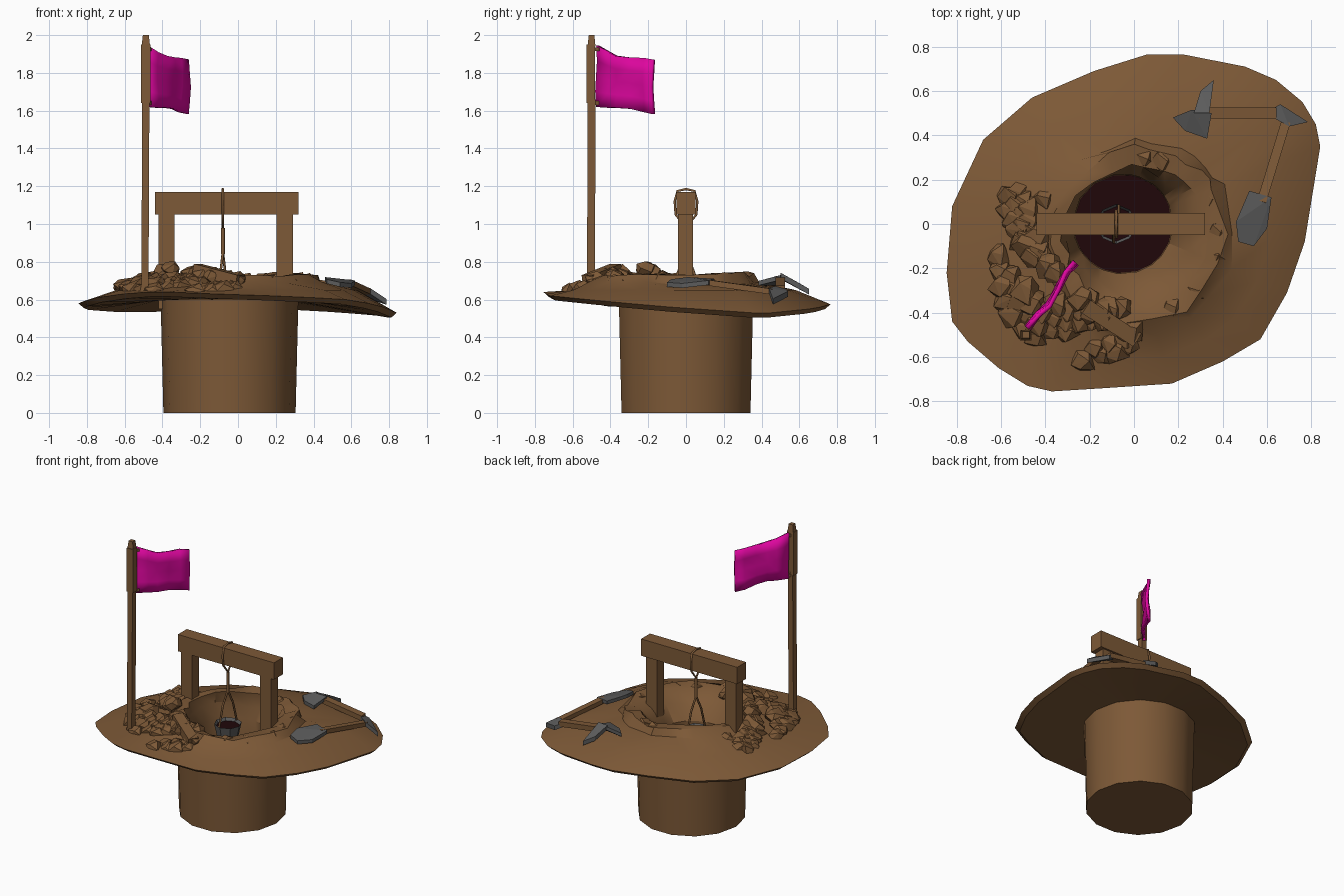
import bpy, bmesh, math, random
from mathutils import Vector

if "Cube" in bpy.data.objects:
    bpy.data.objects.remove(bpy.data.objects["Cube"])

random.seed(11)
CX, CY = -0.05, 0.0            # centre of the pit


def material(name, rgb):
    m = bpy.data.materials.new(name)
    m.diffuse_color = (*rgb, 1)
    m.use_nodes = True
    m.node_tree.nodes["Principled BSDF"].inputs["Base Color"].default_value = m.diffuse_color
    return m


BROWN = material("earth brown", (0.205, 0.1, 0.038))
GREY = material("iron grey", (0.105, 0.105, 0.105))
DARK = material("dark red pit", (0.014, 0.002, 0.003))
PINK = material("magenta cloth", (0.74, 0.002, 0.35))


def finish(name, bm, mat, smooth=None):
    bmesh.ops.recalc_face_normals(bm, faces=bm.faces)
    me = bpy.data.meshes.new(name)
    bm.to_mesh(me)
    bm.free()
    me.materials.append(mat)
    if smooth:
        for p in me.polygons:
            p.use_smooth = True
        me.set_sharp_from_angle(angle=math.radians(smooth))
    ob = bpy.data.objects.new(name, me)
    bpy.context.collection.objects.link(ob)
    return ob


def hull(bm, pts):
    vs = [bm.verts.new(p) for p in pts]
    r = bmesh.ops.convex_hull(bm, input=vs)
    junk = [v for v in set(r["geom_interior"] + r["geom_unused"])
            if isinstance(v, bmesh.types.BMVert)]
    bmesh.ops.delete(bm, geom=junk, context='VERTS')


def bar(name, p, q, w, h, mat=BROWN, taper=1.0):
    """Box beam from p to q, w wide and h high."""
    p, q = Vector(p), Vector(q)
    d = (q - p).normalized()
    up = Vector((0, 1, 0)) if abs(d.z) > 0.9 else Vector((0, 0, 1))
    s = d.cross(up).normalized()
    u = s.cross(d)
    bm = bmesh.new()
    hull(bm, [e + s * a * w * k / 2 + u * b * h * k / 2
              for e, k in ((p, 1), (q, taper)) for a in (-1, 1) for b in (-1, 1)])
    return finish(name, bm, mat)


def tube(name, pts, r, cyclic=False):
    cu = bpy.data.curves.new(name, 'CURVE')
    cu.dimensions = '3D'
    cu.bevel_depth, cu.bevel_resolution = r, 1
    cu.use_fill_caps = True
    sp = cu.splines.new('POLY')
    sp.points.add(len(pts) - 1)
    for a, b in zip(sp.points, pts):
        a.co = (*b, 1)
    sp.use_cyclic_u = cyclic
    cu.materials.append(BROWN)
    bpy.context.collection.objects.link(bpy.data.objects.new(name, cu))


# ---- mound: one radial profile per outline corner ----
OUTLINE = [(-.845, -.22, .58), (-.82, .08, .57), (-.68, .38, .56), (-.46, .57, .56),
           (-.18, .69, .57), (.06, .765, .575), (.22, .765, .575), (.5, .71, .56),
           (.64, .65, .55), (.76, .55, .54), (.82, .45, .53), (.84, .35, .53),
           (.77, -.08, .56), (.69, -.31, .58), (.57, -.52, .60), (.4, -.62, .61),
           (.17, -.72, .62), (-.13, -.74, .63), (-.37, -.755, .64), (-.48, -.73, .64),
           (-.61, -.65, .63), (-.75, -.53, .61), (-.82, -.44, .59)]
RIM = sorted((math.atan2(y - CY, x - CX), math.hypot(x - CX, y - CY), z)
             for x, y, z in OUTLINE)


def profile(a, R, rz):
    c = 0.355 + 0.09 * math.cos(a + 0.7)
    return [(.222, .3), (.225, .56), (.19 + .25 * c, .65), (c - .03, .725),
            (c + .035, .735), (c + .075, .69), (R - (R - c) * .4, .65), (R, rz)]


def ground(x, y):
    a, r = math.atan2(y - CY, x - CX), math.hypot(x - CX, y - CY)
    n = min(RIM, key=lambda t: abs(math.remainder(t[0] - a, math.tau)))
    pr = profile(a, n[1], n[2])
    for (r0, z0), (r1, z1) in zip(pr, pr[1:]):
        if r0 <= r <= r1:
            return z0 + (z1 - z0) * (r - r0) / (r1 - r0)
    return pr[-1][1]


bm = bmesh.new()
cols = []
for a, R, rz in RIM:
    pr = profile(a, R, rz) + [(R - .03, rz - .025), (.36, .60)]
    col = []
    for i, (r, z) in enumerate(pr):
        if 2 <= i <= 5:                       # rough crater edge
            r += random.uniform(-.022, .022)
            z += random.uniform(-.016, .016)
        col.append(bm.verts.new((CX + r * math.cos(a), CY + r * math.sin(a), z)))
    cols.append(col)
for c0, c1 in zip(cols, cols[1:] + cols[:1]):
    for j in range(len(c0) - 1):
        bm.faces.new((c0[j], c1[j], c1[j + 1], c0[j + 1]))
finish("mound", bm, BROWN, 30)

# shaft below the mound, and dark pit floor
bm = bmesh.new()
rings = [[bm.verts.new((CX + .005 + r * math.cos(k * math.tau / 14), r * math.sin(k * math.tau / 14), z))
          for k in range(14)] for r, z in ((.35, 0), (.365, .61))]
bm.faces.new(rings[0])
for k in range(14):
    bm.faces.new((rings[0][k], rings[0][k - 1], rings[1][k - 1], rings[1][k]))
finish("shaft", bm, BROWN, 40)
bm = bmesh.new()
bmesh.ops.create_circle(bm, cap_ends=True, segments=14, radius=.24)
bmesh.ops.translate(bm, verts=bm.verts, vec=(CX, CY, .32))
finish("pit_floor", bm, DARK)


# ---- rocks ----
def rock(bm, x, y, z, s):
    pts = []
    for i in range(12):                       # evenly spread, then shaken
        h, t = 1 - (i + .5) / 6, i * 2.4
        w = math.sqrt(1 - h * h)
        k = s * random.uniform(.8, 1.1)
        t += random.uniform(-.4, .4)
        pts.append((x + w * math.cos(t) * k, y + w * math.sin(t) * k, z + h * k * .75))
    hull(bm, pts)


bm = bmesh.new()
for i in range(62):
    deg = 163 + 112 * ((i * .618) % 1)
    far = .56 + .17 * math.exp(-((deg - 232) / 26) ** 2)
    r = .37 + (far - .37) * ((i * .755) % 1)
    x, y = CX + r * math.cos(math.radians(deg)), CY + r * math.sin(math.radians(deg))
    lift = .055 * math.exp(-((x + .41) ** 2 + (y + .25) ** 2) / .03) - .01
    rock(bm, x, y, ground(x, y) + lift, random.uniform(.055, .078))
finish("rock_pile", bm, BROWN)
bm = bmesh.new()
for deg in range(-62, 80, 20):                # half buried stones along the crater edge
    a = math.radians(deg + random.uniform(-5, 5))
    r = .35 + .09 * math.cos(a + .7)
    rock(bm, CX + r * math.cos(a), CY + r * math.sin(a), .70, random.uniform(.05, .065))
finish("edge_stones", bm, BROWN)
bar("fallen_plank", (-.22, -.37, .76), (.01, -.52, .70), .07, .06)

# ---- winch frame ----
for name, x in (("left_post", -.378), ("right_post", .248)):
    bar(name, (x, -.003, .55), (x, -.003, 1.06), .086, .08)
bar("cross_beam", (-.44, 0, 1.11), (.32, 0, 1.11), .1, .12)

# rope: loop round the beam, hanging line and forked handle
RX = -.08
tube("rope_loop", [(RX, y, z) for y, z in ((-.055, 1.05), (-.06, 1.12), (-.045, 1.175), (0, 1.185),
                                          (.045, 1.175), (.06, 1.12), (.055, 1.05), (0, .98))], .007, True)
tube("rope", [(RX, 0, .98), (RX, 0, .84)], .01)
for s in (-1, 1):
    tube("bucket_handle", [(RX, 0, .85), (RX + .012 * s, s * .04, .75), (RX + .012 * s, s * .082, .61)], .007)

# open bucket with dark contents
bm = bmesh.new()
bmesh.ops.create_cone(bm, cap_ends=True, segments=8, radius1=.065, radius2=.09, depth=.12)
top = max(bm.faces, key=lambda f: f.calc_center_median().z)
bmesh.ops.inset_region(bm, faces=[top], thickness=.012)
bmesh.ops.translate(bm, verts=top.verts, vec=(0, 0, -.02))
index = top.index
bm.faces.ensure_lookup_table()
top.material_index = 1
bmesh.ops.translate(bm, verts=bm.verts, vec=(RX, 0, .555))
finish("bucket", bm, GREY).data.materials.append(DARK)

# ---- flag ----
bar("flag_pole", (-.493, -.503, .62), (-.488, -.5, 1.66), .038, .042)
bar("flag_pole_top", (-.488, -.503, 1.64), (-.488, -.503, 1.95), .05, .045)
bar("flag_pole_cap", (-.488, -.5, 1.94), (-.488, -.5, 2.0), .045, .042, BROWN, .7)
for z in (1.64, 1.925):
    bar("flag_tie", (-.5, -.505, z), (-.465, -.455, z), .02, .02)

bm = bmesh.new()
path = [(-.48, -.47, 1.62, 1.945), (-.43, -.405, 1.615, 1.91), (-.385, -.365, 1.615, 1.89),
        (-.345, -.295, 1.61, 1.882), (-.305, -.22, 1.592, 1.878), (-.262, -.175, 1.582, 1.87)]
cols = []
for i, (x, y, z0, z1) in enumerate(path):
    cols.append([bm.verts.new((x + .006 * math.sin(j * 1.5 + i), y - .005 * math.sin(j * 1.5 + i),
                               z0 + (z1 - z0) * j / 4)) for j in range(5)])
for c0, c1 in zip(cols, cols[1:]):
    for j in range(4):
        bm.faces.new((c0[j], c1[j], c1[j + 1], c0[j + 1]))
flag = finish("flag", bm, PINK, 60)
sol = flag.modifiers.new("thickness", 'SOLIDIFY')
sol.thickness, sol.offset = .02, 0


# ---- tools lying on the mound (heights are above ground) ----
def on(x, y, h):
    return Vector((x, y, ground(x, y) + h))


def plate(name, pts, t=.012):
    bm = bmesh.new()
    hull(bm, [on(*p) + Vector((0, 0, d)) for p in pts for d in (-t, t)])
    return finish(name, bm, GREY)


bar("shovel_shaft", on(.575, .10, .025), on(.685, .46, .05), .042, .03)
plate("shovel_blade", [(.52, .15, .025), (.62, .12, .03), (.60, -.02, .02), (.54, -.10, .012),
                       (.47, -.08, .01), (.46, .01, .02)])
plate("shovel_grip", [(.59, .50, .05), (.66, .54, .05), (.785, .46, .045), (.70, .44, .06)], .015)
bar("pick_handle", on(.29, .50, .045), on(.64, .50, .06), .05, .035)
plate("pick_blade", [(.175, .48, .02), (.26, .515, .06), (.35, .50, .06), (.33, .385, .012), (.23, .42, .008)])
plate("pick_spike", [(.27, .50, .06), (.34, .50, .07), (.36, .65, .03), (.30, .60, .03)], .015)
